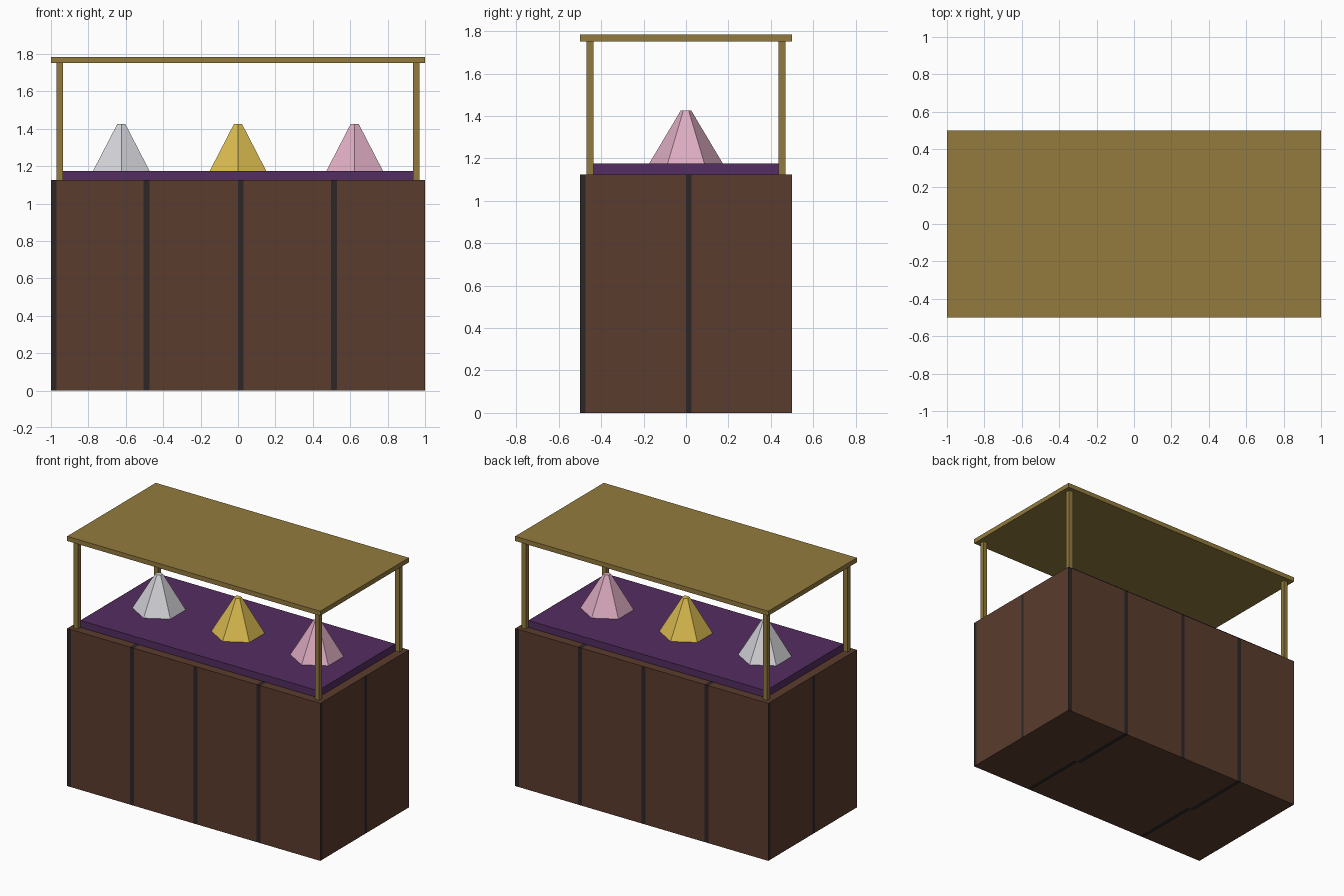
import bpy, bmesh, math
from mathutils import Vector

if "Cube" in bpy.data.objects:
    bpy.data.objects.remove(bpy.data.objects["Cube"])


def material(name, r, g, b):
    def lin(c):
        c /= 255
        return c / 12.92 if c <= 0.04045 else ((c + 0.055) / 1.055) ** 2.4
    m = bpy.data.materials.new(name)
    m.diffuse_color = (lin(r), lin(g), lin(b), 1)
    m.use_nodes = True
    m.node_tree.nodes["Principled BSDF"].inputs["Base Color"].default_value = m.diffuse_color
    return m


BROWN = material("brown wood", 91, 60, 46)
DARK = material("dark plank gap", 45, 38, 38)
BRASS = material("aged brass", 147, 123, 62)
PURPLE = material("purple cloth", 84, 45, 97)
SILVER = material("pale silver", 212, 212, 217)
GOLD = material("gold", 217, 186, 79)
PINK = material("pink", 221, 172, 193)


def finish(name, bm, *mats):
    bmesh.ops.recalc_face_normals(bm, faces=bm.faces)
    me = bpy.data.meshes.new(name)
    bm.to_mesh(me)
    bm.free()
    for m in mats:
        me.materials.append(m)
    ob = bpy.data.objects.new(name, me)
    bpy.context.collection.objects.link(ob)
    return ob


def box_mesh(lo, hi):
    bm = bmesh.new()
    bmesh.ops.create_cube(bm, size=1)
    lo, hi = Vector(lo), Vector(hi)
    for v in bm.verts:
        v.co = (lo + hi) / 2 + v.co * (hi - lo)
    return bm


def box(name, lo, hi, mat):
    return finish(name, box_mesh(lo, hi), mat)


# counter: solid block whose faces are cut into planks and dark gaps
LONG_GAPS = [(-1, -0.97), (-0.505, -0.473), (0, 0.03), (0.497, 0.528)]
SHORT_GAPS = [(-0.5, -0.473), (0, 0.025)]
bm = box_mesh((-1, -0.5, 0), (1, 0.5, 1.125))
for axis, gaps in ((0, LONG_GAPS), (1, SHORT_GAPS)):
    normal = Vector((1 - axis, axis, 0))
    for c in sorted({s * e for gap in gaps for e in gap for s in (-1, 1)}):
        bmesh.ops.bisect_plane(bm, geom=bm.verts[:] + bm.edges[:] + bm.faces[:],
                               plane_co=normal * c, plane_no=normal)
bm.normal_update()
for f in bm.faces:
    c, n = f.calc_center_median(), f.normal
    if abs(n.x) > 0.5:
        u, gaps = c.y * (1 if n.x > 0 else -1), SHORT_GAPS
    else:
        u, gaps = c.x * (1 if c.y < 0 else -1), LONG_GAPS
        if abs(n.z) > 0.5:
            gaps = [LONG_GAPS[1], LONG_GAPS[3]]
    f.material_index = int(any(a < u < b for a, b in gaps))
finish("counter", bm, BROWN, DARK)

# cloth on the counter
box("display_cloth", (-0.9375, -0.4375, 1.125), (0.9375, 0.4375, 1.175), PURPLE)

# corner posts and flat canopy
for sx, xn in ((-1, "left"), (1, "right")):
    for sy, yn in ((-1, "front"), (1, "back")):
        x, y, h = sx * 0.953, sy * 0.453, 0.0165
        box(f"{yn}_{xn}_post", (x - h, y - h, 1.125), (x + h, y + h, 1.75), BRASS)
box("canopy", (-1, -0.5, 1.75), (1, 0.5, 1.783), BRASS)


# six-sided tapered display stands
def stand(name, x, mat):
    bm = bmesh.new()
    rings = [[bm.verts.new((x + r * math.sin(k * math.pi / 3),
                            r * math.cos(k * math.pi / 3), z)) for k in range(6)]
             for r, z in ((0.174, 1.175), (0.025, 1.425))]
    low, top = rings
    bm.faces.new(low)
    bm.faces.new(top)
    for k in range(6):
        j = (k + 1) % 6
        bm.faces.new((low[k], low[j], top[j], top[k]))
    finish(name, bm, mat)


stand("silver_stand", -0.624, SILVER)
stand("gold_stand", 0, GOLD)
stand("pink_stand", 0.624, PINK)
